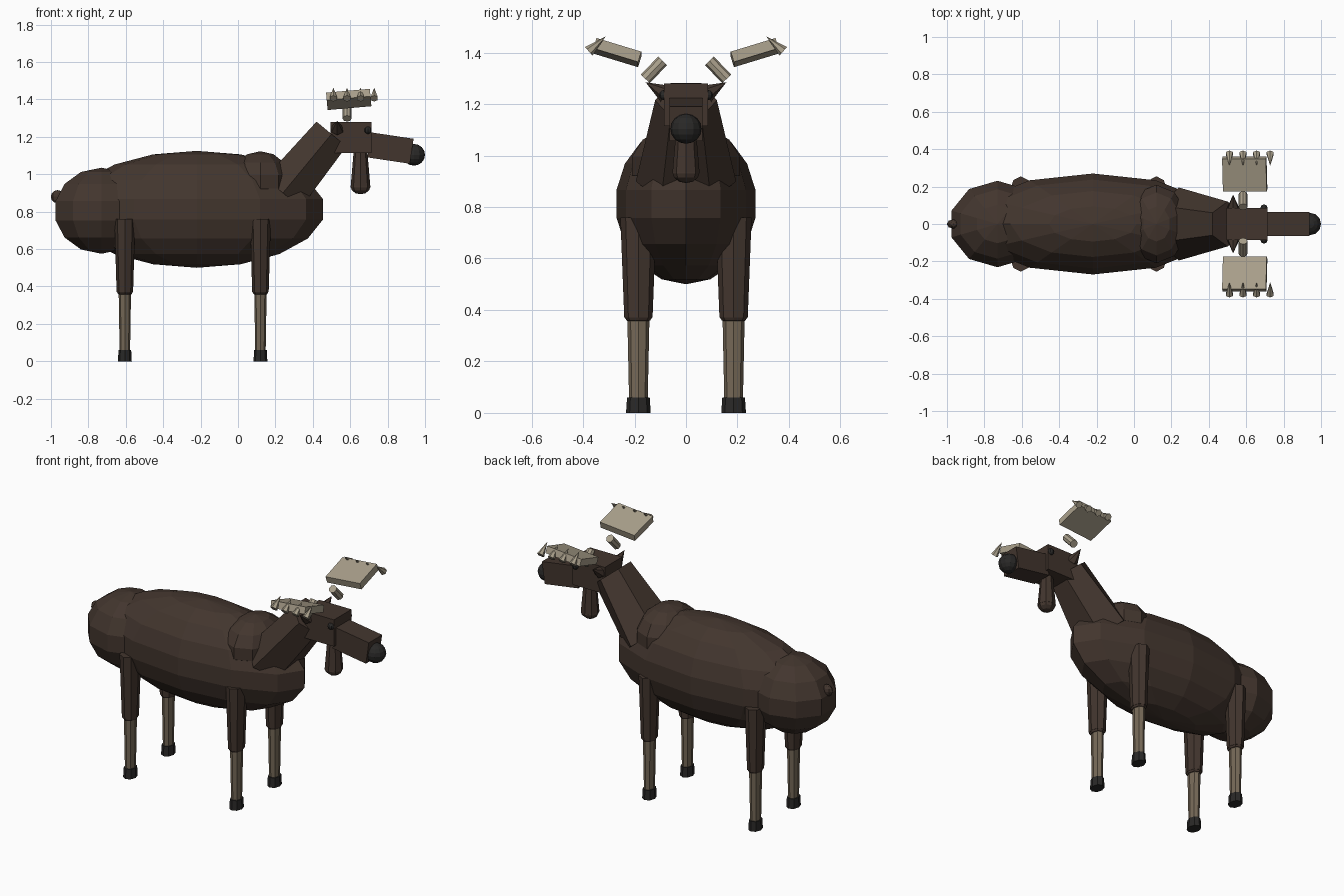
import bpy
from math import radians
from mathutils import Vector, Matrix

if "Cube" in bpy.data.objects:
    bpy.data.objects.remove(bpy.data.objects["Cube"])


def material(name, rgb):
    m = bpy.data.materials.new(name)
    m.diffuse_color = (*rgb, 1)
    m.use_nodes = True
    m.node_tree.nodes["Principled BSDF"].inputs["Base Color"].default_value = m.diffuse_color
    return m


FUR = material("brown_fur", (0.055, 0.036, 0.027))
SHIN = material("pale_shin", (0.18, 0.14, 0.095))
DARK = material("dark_horn", (0.022, 0.021, 0.02))
BONE = material("antler_bone", (0.40, 0.35, 0.26))


def finish(name, mat):
    o = bpy.context.object
    o.name = name
    o.data.materials.append(mat)
    return o


def ball(name, loc, radii, mat, seg=10, rings=7):
    bpy.ops.mesh.primitive_uv_sphere_add(segments=seg, ring_count=rings, location=loc)
    o = finish(name, mat)
    # start the meridians on the long axis
    o.data.transform(Matrix.Diagonal((*radii, 1)))
    return o


def taper(name, p1, p2, r1, r2, mat, sides=8, squash=(1, 1)):
    """Tapered prism from p1 to p2; squash scales the (x-ish, y) section."""
    p1, p2 = Vector(p1), Vector(p2)
    d = p2 - p1
    bpy.ops.mesh.primitive_cone_add(vertices=sides, radius1=r1, radius2=r2, depth=d.length)
    o = finish(name, mat)
    z = d.normalized()
    x = Vector((0, 1, 0)).cross(z)
    x = x.normalized() if x.length > 0.01 else Vector((1, 0, 0))
    y = z.cross(x)
    rot = Matrix((x, y, z)).transposed().to_4x4()
    o.data.transform(Matrix.Translation((p1 + p2) / 2) @ rot
                     @ Matrix.Diagonal((squash[0], squash[1], 1, 1)))
    return o


def box(name, loc, size, mat, rot=(0, 0, 0)):
    bpy.ops.mesh.primitive_cube_add(size=1, location=loc, rotation=[radians(a) for a in rot])
    o = finish(name, mat)
    o.data.transform(Matrix.Diagonal((*size, 1)))
    return o


# Torso
ball("body", (-0.22, 0, 0.8125), (0.685, 0.274, 0.3125), FUR, 12, 9)
ball("rump", (-0.73, 0, 0.805), (0.265, 0.237, 0.23), FUR)
ball("shoulder_hump", (0.12, 0, 0.96), (0.17, 0.215, 0.163), FUR)
ball("tail", (-0.965, 0, 0.88), (0.036, 0.025, 0.035), FUR, 8, 6)

# Neck and head
neck = taper("neck", (0.24, 0, 0.90), (0.50, 0, 1.215), 0.195, 0.12, FUR, 6)
for v in neck.data.vertices:      # keep the side profile nearly parallel
    if v.index % 2 == 0:
        axis = Vector((0.24, 0, 0.90))
        n = Vector((0.77, 0, -0.636))
        off = (v.co - axis).dot(n)
        v.co -= n * (off - max(-0.125, min(0.125, off)))
box("head", (0.605, 0, 1.197), (0.22, 0.17, 0.165), FUR)
box("snout", (0.815, 0, 1.14), (0.23, 0.13, 0.135), FUR, (0, 8.5, 0))
ball("nose", (0.94, 0, 1.104), (0.06, 0.06, 0.058), DARK, 12, 8)
taper("dewlap", (0.655, 0, 0.93), (0.655, 0, 1.13), 0.053, 0.036, FUR)
ball("dewlap_tip", (0.655, 0, 0.935), (0.053, 0.053, 0.042), FUR, 8, 6)

for s, side in ((-1, "right"), (1, "left")):
    # Face details
    ball(f"{side}_eye", (0.695, s * 0.085, 1.235), (0.02, 0.02, 0.02), DARK, 8, 6)
    taper(f"{side}_ear", (0.53, s * 0.08, 1.24), (0.53, s * 0.157, 1.285), 0.036, 0, FUR, 6)

    # Legs
    for x, end in ((-0.605, "hind"), (0.12, "front")):
        y, n, q = s * 0.185, f"{side}_{end}", (0.77, 1)
        taper(n + "_thigh", (x, y, 0.37), (x, y, 0.76), 0.055, 0.07, FUR, 8, (0.8, 1))
        ball(n + "_knee", (x, y, 0.37), (0.042, 0.053, 0.022), FUR, 8, 6)
        taper(n + "_shin", (x, y, 0.04), (x, y, 0.37), 0.036, 0.043, SHIN, 8, q)
        taper(n + "_hoof", (x, y, 0), (x, y, 0.06), 0.048, 0.044, DARK, 8, q)

    # Antler stem, palm and points
    taper(f"{side}_antler_stem", (0.583, s * 0.158, 1.298), (0.583, s * 0.091, 1.368),
          0.024, 0.024, BONE, 8)
    box(f"{side}_antler_palm", (0.592, s * 0.267, 1.40), (0.235, 0.182, 0.042), BONE,
        (s * 17, -5, 0))
    for i in range(4):
        px = 0.51 + i * 0.0727
        taper(f"{side}_antler_point_{i + 1}", (px, s * 0.378, 1.405),
              (px, s * 0.312, 1.463), 0.022, 0, BONE, 6)
